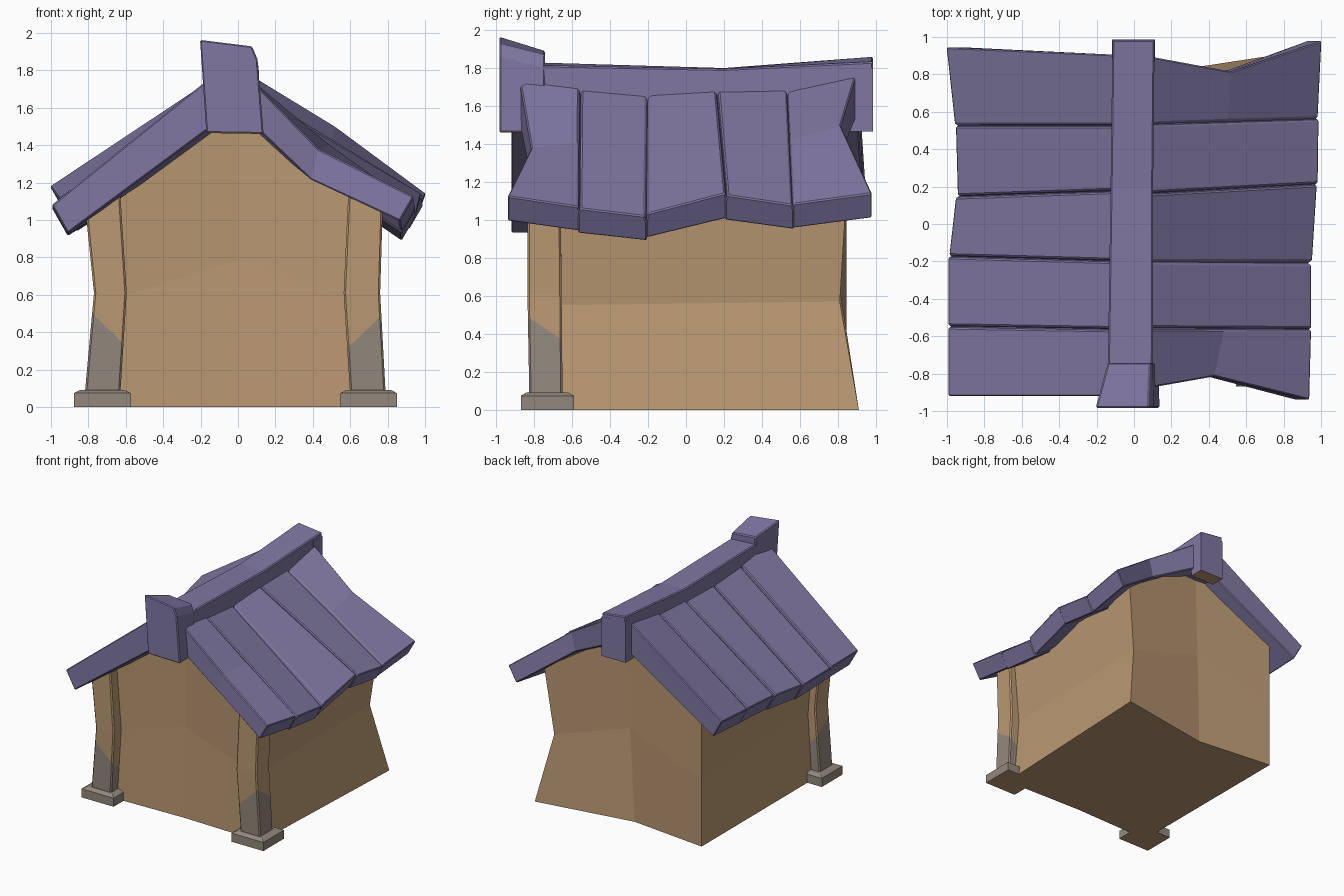
import bpy, bmesh
from mathutils import Vector

if "Cube" in bpy.data.objects:
    bpy.data.objects.remove(bpy.data.objects["Cube"])


def material(name, rgb):
    m = bpy.data.materials.new(name)
    m.diffuse_color = (*rgb, 1)
    m.use_nodes = True
    m.node_tree.nodes["Principled BSDF"].inputs["Base Color"].default_value = m.diffuse_color
    return m


PURPLE = material("purple_wood", (0.215, 0.185, 0.36))
TAN = material("tan_plaster", (0.49, 0.315, 0.17))
STONE = material("grey_stone", (0.29, 0.245, 0.205))


def finish(name, bm, mats, bevel=0.0):
    bmesh.ops.recalc_face_normals(bm, faces=bm.faces)
    me = bpy.data.meshes.new(name)
    bm.to_mesh(me)
    bm.free()
    for m in mats:
        me.materials.append(m)
    ob = bpy.data.objects.new(name, me)
    bpy.context.collection.objects.link(ob)
    if bevel:
        mod = ob.modifiers.new("bevel", 'BEVEL')
        mod.width = bevel
        mod.segments = 1
        mod.limit_method = 'ANGLE'
        mod.angle_limit = 0.7
    return ob


def loft(sections):
    """Closed solid through rings that have equal point counts."""
    bm = bmesh.new()
    rings = [[bm.verts.new(p) for p in s] for s in sections]
    n = len(rings[0])
    for a, b in zip(rings, rings[1:]):
        for i in range(n):
            j = (i + 1) % n
            bm.faces.new((a[i], a[j], b[j], b[i]))
    bm.faces.new(rings[0])
    top = bm.faces.new(rings[-1])
    bmesh.ops.recalc_face_normals(bm, faces=bm.faces)
    return bm, rings, top


def tan_underside(bm):
    bm.normal_update()
    for f in bm.faces:
        if f.normal.z < -0.9:
            f.material_index = 1


# Walls: rings run front left, front centre, front right, back right, back centre, back left
wall_rings = [
    [(-.74, -.74, 0), (0, -.72, 0), (.73, -.74, 0), (.80, .91, 0), (-.05, .77, 0), (-.74, .845, 0)],
    [(-.70, -.74, .57), (-.01, -.70, .78), (.68, -.74, .55), (.685, .81, .57), (-.02, .785, .80), (-.74, .845, .57)],
    [(-.74, -.75, 1.10), (0, -.72, 1.60), (.72, -.75, 1.08), (.755, .845, 1.14), (0, .78, 1.62), (-.74, .845, 1.15)],
]
bm, rings, top = loft(wall_rings)
bmesh.utils.face_split(top, rings[-1][1], rings[-1][4])
finish("walls", bm, [TAN])

# Front corner posts with stone-covered feet, each on a base block
posts = {
    "left": [(-.82, -.63, -.825, -.65), (-.77, -.595, -.835, -.655), (-.82, -.63, -.835, -.66)],
    "right": [(.60, .79, -.825, -.65), (.565, .76, -.835, -.655), (.59, .775, -.835, -.66)],
}
for side, rows in posts.items():
    s = -1 if side == "left" else 1
    sections = []
    for (x0, x1, y0, y1), z in zip(rows, (.06, .61, 1.10)):
        rise = (lambda x: .05 if abs(x) < .7 and z > 1 else 0)
        sections.append([(x, y, z + rise(x)) for x, y in ((x0, y0), (x1, y0), (x1, y1), (x0, y1))])
    bm, _, _ = loft(sections)
    # slanted cut between stone foot and plaster
    co, no = Vector((s * .70, -.74, .36)), Vector((-s * .95, .7, 1)).normalized()
    bmesh.ops.bisect_plane(bm, geom=bm.verts[:] + bm.edges[:] + bm.faces[:], plane_co=co, plane_no=no)
    for f in bm.faces:
        f.material_index = 1 if (f.calc_center_median() - co).dot(no) < 0 else 0
    finish(side + "_post", bm, [TAN, STONE], .01)

    x0, x1 = (-.877, -.573) if side == "left" else (.546, .85)
    corners = ((x0, -.87), (x1, -.87), (x1, -.59), (x0, -.59))
    cx = (x0 + x1) / 2
    inset = [(cx + (x - cx) * .8, -.73 + (y + .73) * .8) for x, y in corners]
    bm, _, _ = loft([[(x, y, 0) for x, y in corners], [(x, y, .074) for x, y in corners],
                     [(x, y, .09) for x, y in inset]])
    tan_underside(bm)
    finish(side + "_post_base", bm, [STONE, TAN])

# Roof boards: ridge y front/back, ridge z front/back, eave x, eave y, eave z (front/back each)
right = [
    (-.88, -.565, 1.76, 1.72, .94, .95, -.94, -.57, 1.125, 1.07),
    (-.55, -.21, 1.71, 1.68, .95, .95, -.555, -.22, 1.06, 1.02),
    (-.195, .155, 1.68, 1.70, .955, .98, -.195, .205, 1.035, 1.14),
    (.17, .525, 1.70, 1.71, .985, .99, .22, .555, 1.13, 1.08),
    (.54, .90, 1.70, 1.78, .985, 1.005, .57, .98, 1.085, 1.14),
]
left = [
    (-.92, -.57, 1.80, 1.74, -.995, -.995, -.92, -.555, 1.08, 1.075),
    (-.555, -.205, 1.73, 1.70, -.995, -.995, -.54, -.18, 1.07, 1.065),
    (-.19, .17, 1.70, 1.70, -.99, -.955, -.165, .14, 1.07, 1.09),
    (.185, .52, 1.71, 1.72, -.945, -.955, .155, .52, 1.09, 1.12),
    (.535, .905, 1.73, 1.78, -.96, -1.005, .535, .945, 1.12, 1.18),
]
# Bent middles of the two end boards on the right
bends = {0: ((.43, -.815, 1.38), (.48, -.567, 1.41)), 4: ((.5, .556, 1.42), (.52, .815, 1.5))}


def board(name, i, row, s, bend=None):
    yf, yb, zf, zb, xf, xb, ef, eb, hf, hb = row
    x_ridge, ridge_drop = (.06, -.23) if s > 0 else (-.10, -.27)
    eave = (-.075, -.13) if s > 0 else (.085, -.15)
    stations = [((x_ridge, yf, zf), (x_ridge, yb, zb), (0, 0, ridge_drop))]
    if bend:
        stations.append((*bend, (-.04 * s, 0, -.165)))
    stations.append(((xf, ef, hf), (xb, eb, hb), (eave[0], 0, eave[1])))
    # inner long edges have a chamfer, so neighbours meet in a groove
    cf = Vector((0, -.014 if i > 0 else 0, 0))
    cb = Vector((0, .014 if i < 4 else 0, 0))
    sections = []
    for f, b, d in stations:
        f, b, d = Vector(f), Vector(b), Vector(d)
        sections.append([f, b, b + cb + d * .25, b + cb + d, f + cf + d, f + cf + d * .25])
    bm, _, _ = loft(sections)
    finish(name, bm, [PURPLE], .007)


for i in range(5):
    board(f"right_roof_board_{i + 1}", i, right[i], 1, bends.get(i))
    board(f"left_roof_board_{i + 1}", i, left[i], -1)

# Ridge beam: y, left x, right x, left top z, right top z
beam = [(-.80, -.14, .10, 1.83, 1.815), (.2, -.125, .102, 1.80, 1.795), (.985, -.115, .11, 1.86, 1.833)]
bm, _, _ = loft([[(a, y, 1.5), (b, y, 1.5), (b, y, t2), (a, y, t1)] for y, a, b, t1, t2 in beam])
finish("ridge_beam", bm, [PURPLE], .008)

# End blocks of the ridge
bm, _, _ = loft([
    [(x, -.983, z) for x, z in ((-.17, 1.465), (.137, 1.46), (.105, 1.86), (.075, 1.93), (-.205, 1.965))],
    [(x, -.742, z) for x, z in ((-.14, 1.465), (.13, 1.46), (.10, 1.80), (.085, 1.87), (-.14, 1.89))]])
tan_underside(bm)
finish("front_ridge_block", bm, [PURPLE, TAN], .008)

bm, _, _ = loft([[(-.117, y, 1.465), (.111, y, 1.465), (.111, y, 1.80), (-.117, y, 1.82)] for y in (.865, .986)])
tan_underside(bm)
finish("back_ridge_block", bm, [PURPLE, TAN])
